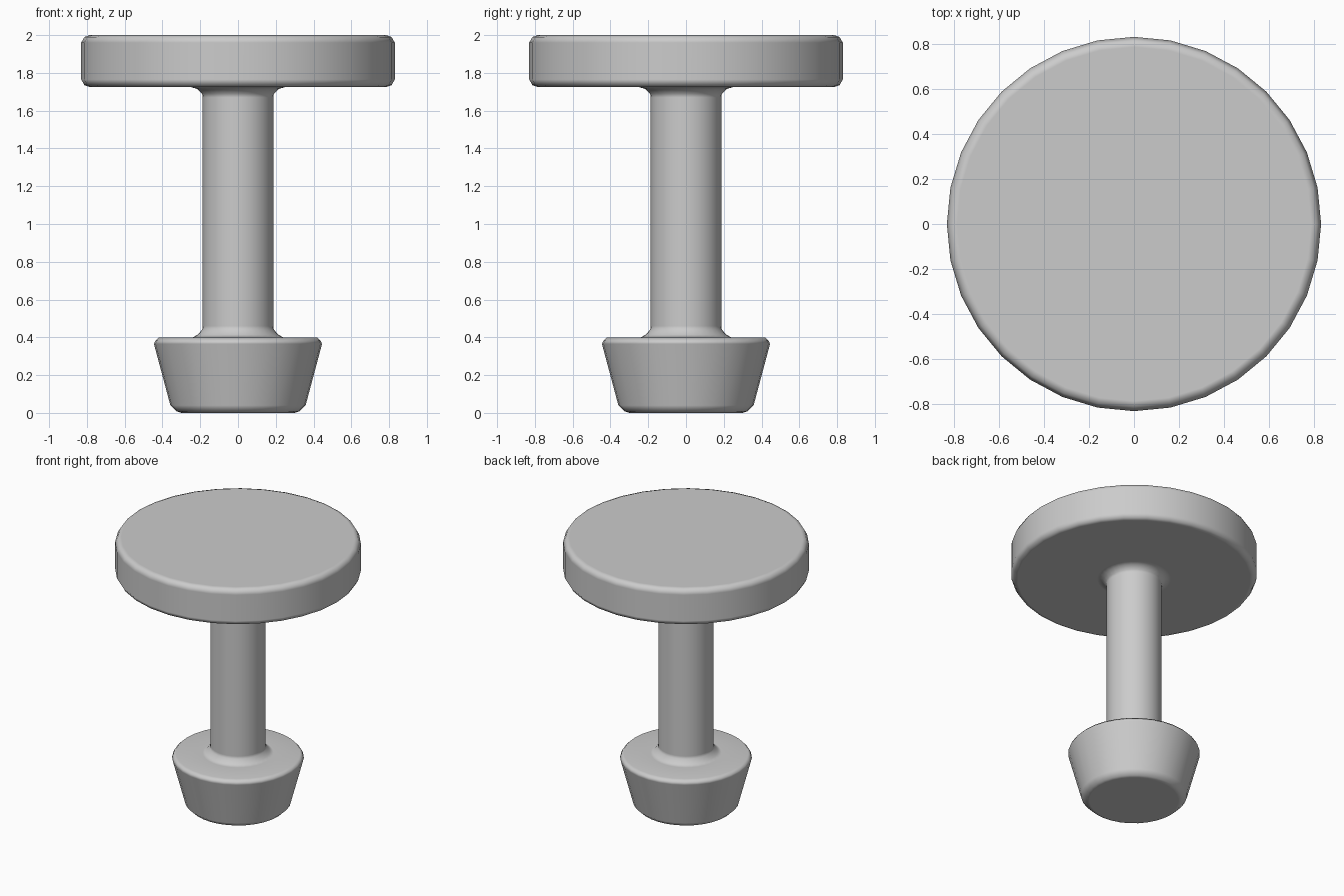
import bpy, bmesh, math

if "Cube" in bpy.data.objects:
    bpy.data.objects.remove(bpy.data.objects["Cube"])

SIDES = 32

# Half profile (radius, height): tapered foot, filleted stem, round top plate
profile = [
    (0.30, 0.0), (0.325, 0.008), (0.358, 0.04),          # foot bottom edge
    (0.445, 0.365), (0.437, 0.382), (0.42, 0.40),        # foot top edge
    (0.24, 0.40), (0.215, 0.413), (0.19, 0.44),          # lower stem fillet
    (0.187, 0.46), (0.187, 1.67),                        # stem
    (0.19, 1.69), (0.215, 1.715), (0.25, 1.725),         # upper stem fillet
    (0.785, 1.725), (0.813, 1.735), (0.83, 1.765),       # plate lower edge
    (0.83, 1.96), (0.813, 1.99), (0.785, 2.0),           # plate upper edge
]

# Lathe the profile
bm = bmesh.new()
rings = []
for r, z in profile:
    rings.append([bm.verts.new((r * math.cos(2 * math.pi * i / SIDES),
                                r * math.sin(2 * math.pi * i / SIDES), z))
                  for i in range(SIDES)])
for low, high in zip(rings, rings[1:]):
    for i in range(SIDES):
        j = (i + 1) % SIDES
        bm.faces.new((low[i], low[j], high[j], high[i]))

# Flat end caps
bm.faces.new(rings[0][::-1])
bm.faces.new(rings[-1])
bmesh.ops.recalc_face_normals(bm, faces=bm.faces)
for f in bm.faces:
    f.smooth = True

mesh = bpy.data.meshes.new("pedestal_knob")
bm.to_mesh(mesh)
bm.free()
knob = bpy.data.objects.new("pedestal_knob", mesh)
bpy.context.collection.objects.link(knob)

# Keep the broad faces flat while the bevels shade smoothly
weighted = knob.modifiers.new("flat_faces", 'WEIGHTED_NORMAL')
weighted.weight = 100
